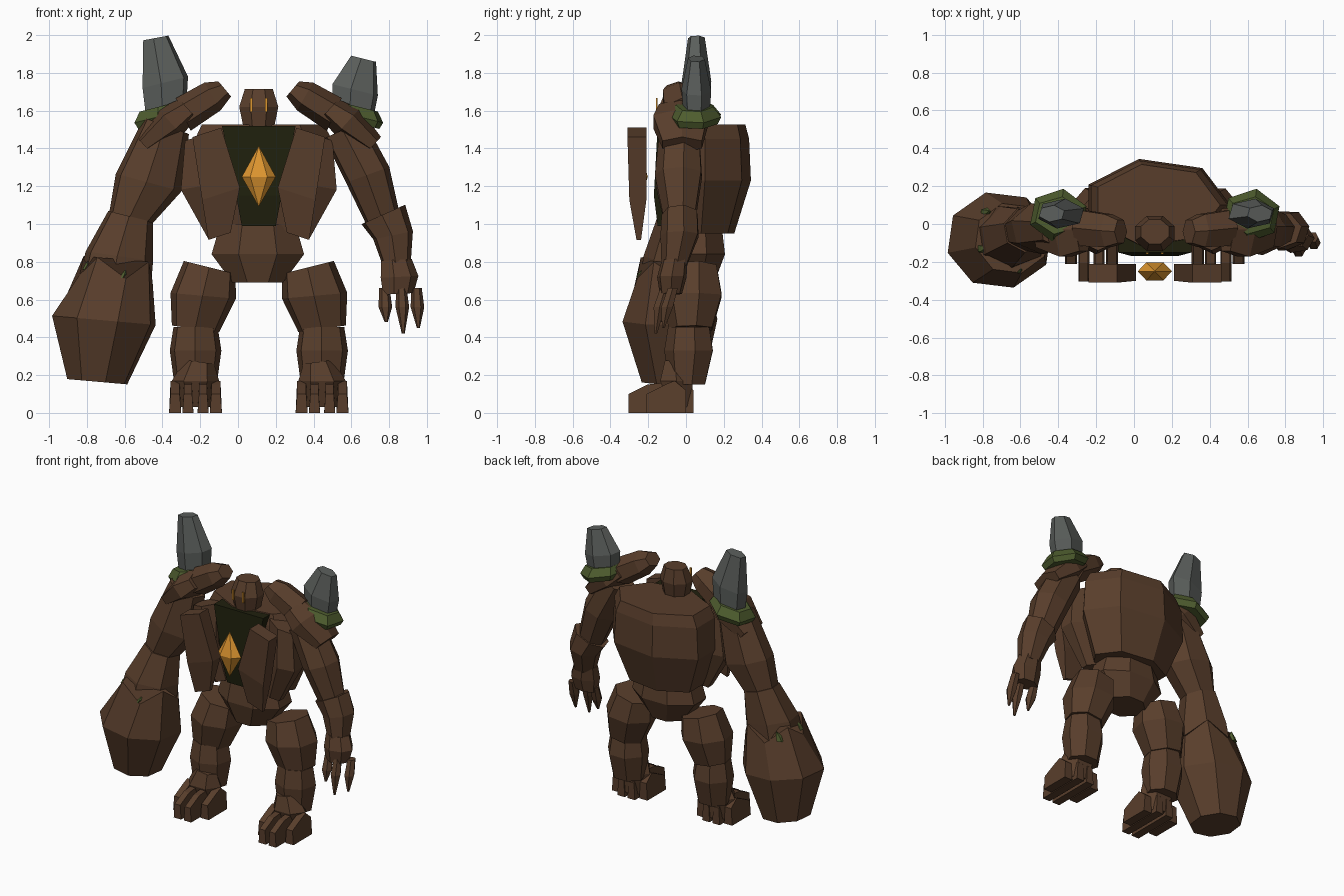
import bpy, bmesh, math

CX = 0.11  # body mid-plane


def material(name, col):
    m = bpy.data.materials.new(name)
    m.diffuse_color = (*col, 1)
    return m


BROWN = material("brown_bark", (0.099, 0.048, 0.0245))
STONE = material("grey_stone", (0.104, 0.113, 0.106))
MOSS = material("green_moss", (0.075, 0.106, 0.027))
DARK = material("dark_core", (0.014, 0.0145, 0.004))
AMBER = material("amber_glow", (0.74, 0.31, 0.03))


def finish(name, bm, mat):
    bmesh.ops.recalc_face_normals(bm, faces=bm.faces)
    me = bpy.data.meshes.new(name)
    bm.to_mesh(me)
    bm.free()
    me.materials.append(mat)
    ob = bpy.data.objects.new(name, me)
    bpy.context.collection.objects.link(ob)
    return ob


def loft(name, rings, n, mat, rot=0, jag=0):
    """Rings are (x, y, z, rx, ry, tilt); tilt leans the ring about y. jag makes the last ring toothed."""
    bm = bmesh.new()
    loops = []
    for k, (x, y, z, rx, ry, tilt) in enumerate(rings):
        t = math.radians(tilt)
        loop = []
        for i in range(n):
            a = math.radians(rot) + 2 * math.pi * i / n
            u = rx * math.cos(a)
            tooth = jag * (1 if i % 2 else -1) if k == len(rings) - 1 else 0
            loop.append(bm.verts.new((x + u * math.cos(t), y + ry * math.sin(a),
                                      z + u * math.sin(t) + tooth)))
        loops.append(loop)
    for a, b in zip(loops, loops[1:]):
        for i in range(n):
            j = (i + 1) % n
            bm.faces.new((a[i], a[j], b[j], b[i]))
    bm.faces.new(loops[0])
    bm.faces.new(loops[-1])
    return finish(name, bm, mat)


def box_loft(name, rings, mat):
    """Four-sided loft given half widths."""
    q = math.sqrt(2)
    return loft(name, [(x, y, z, w * q, d * q, t) for x, y, z, w, d, t in rings], 4, mat, 45)


def toe(name, x, w, front, back):
    """Side profile extruded across x, slightly narrower on top."""
    prof = [(front, 0), (front, 0.1), (front + 0.1, 0.15), (back - 0.06, 0.17), (back, 0.12), (back, 0)]
    bm = bmesh.new()
    sides = [[bm.verts.new((x + s * w * (0.75 if z > 0.05 else 1), y, z)) for y, z in prof]
             for s in (-1, 1)]
    for i in range(len(prof)):
        j = (i + 1) % len(prof)
        bm.faces.new((sides[0][i], sides[0][j], sides[1][j], sides[1][i]))
    bm.faces.new(sides[0])
    bm.faces.new(sides[1])
    finish(name, bm, BROWN)


# Torso, core, pelvis
loft("torso", [(0.115, 0.08, 0.95, 0.28, 0.18, 0), (0.115, 0.1, 1.23, 0.395, 0.25, 0),
               (0.115, 0.1, 1.45, 0.38, 0.24, 0), (0.115, 0.1, 1.527, 0.34, 0.22, 0)], 7, BROWN)
box_loft("dark_core", [(CX, -0.06, 0.99, 0.09, 0.09, 0), (CX, -0.09, 1.15, 0.12, 0.08, 0),
                       (CX, -0.08, 1.52, 0.195, 0.07, 0)], DARK)
loft("pelvis", [(0.105, 0.03, 0.69, 0.145, 0.13, 0), (0.105, 0.04, 0.84, 0.265, 0.18, 0),
                (0.105, 0.04, 1.0, 0.215, 0.16, 0)], 8, BROWN, 22.5)

# Floating gem
loft("gem", [(CX, -0.25, 1.095, 0.002, 0.002, 0), (CX, -0.25, 1.25, 0.09, 0.055, 0),
             (CX, -0.25, 1.41, 0.002, 0.002, 0)], 6, AMBER)

# Head and eye slits
loft("head", [(CX, -0.05, 1.5, 0.085, 0.08, 0), (CX, -0.05, 1.62, 0.112, 0.1, 0),
              (CX, -0.04, 1.715, 0.08, 0.07, 0)], 8, BROWN, 22.5)
for s in (-1, 1):
    box_loft("eye", [(CX + s * 0.039, -0.155, 1.593, 0.0065, 0.004, 0),
                     (CX + s * 0.039, -0.155, 1.667, 0.0065, 0.004, 0)], AMBER)

# Paired parts on both sides of the mid-plane
for s, side in ((-1, "left"), (1, "right")):
    def X(d):
        return CX + s * d

    def part(name, rings, n, mat, rot=0):
        loft(side + "_" + name, [(X(d), y, z, rx, ry, s * t) for d, y, z, rx, ry, t in rings],
             n, mat, rot)

    # Floating chest plate
    box_loft(side + "_chest_plate", [(X(0.208), -0.25, 0.935, 0.062, 0.012, -s * 18),
                                     (X(0.20), -0.255, 1.16, 0.105, 0.045, -s * 18),
                                     (X(0.275), -0.26, 1.485, 0.08, 0.05, -s * 18)], BROWN)
    # Rib filling the gap beside the core
    part("rib", [(0.21, -0.05, 0.94, 0.07, 0.05, -18), (0.31, -0.06, 1.2, 0.12, 0.1, -10),
                 (0.30, -0.06, 1.47, 0.11, 0.08, -18)], 6, BROWN, 30)
    # Shoulder armour
    part("collar_pad", [(0.18, -0.04, 1.715, 0.052, 0.07, 50), (0.245, -0.035, 1.675, 0.085, 0.1, 60),
                        (0.40, -0.02, 1.58, 0.095, 0.11, 66)], 6, BROWN)
    part("shoulder_pad", [(0.375, -0.03, 1.61, 0.068, 0.13, 48), (0.47, -0.03, 1.54, 0.095, 0.165, 48),
                          (0.61, -0.02, 1.42, 0.055, 0.12, 48)], 6, BROWN)
    part("moss_ring", [(0.51, 0.045, 1.535, 0.14, 0.125, -14), (0.51, 0.045, 1.573, 0.163, 0.143, -14),
                       (0.51, 0.045, 1.625, 0.132, 0.1, -14)], 6, MOSS, 20)
    h = 1 if s < 0 else 0
    part("stone_spike", [(0.49 + 0.01 * (1 - h), 0.055, 1.58, 0.115, 0.07, -14),
                         (0.495 + 0.015 * (1 - h), 0.055, 1.71 + 0.04 * h, 0.132, 0.08, -14),
                         (0.555 - 0.01 * h, 0.055, 1.875 + 0.11 * h, 0.072, 0.045, -14 * (1 - h / 4))],
         6, STONE, 20)
    # Legs
    part("thigh", [(0.335, 0.03, 0.445, 0.13, 0.12, 8), (0.295, 0.035, 0.62, 0.178, 0.17, 5),
                   (0.26, 0.04, 0.77, 0.145, 0.135, 14)], 7, BROWN, 12)
    part("shin", [(0.335, 0.01, 0.15, 0.115, 0.1, 0), (0.335, 0.02, 0.33, 0.14, 0.135, 0),
                  (0.335, 0.02, 0.455, 0.12, 0.115, 0)], 7, BROWN, 12)
    part("ankle", [(0.335, -0.03, 0.03, 0.095, 0.07, 0), (0.335, -0.05, 0.17, 0.125, 0.1, 0),
                   (0.315, -0.06, 0.27, 0.08, 0.06, 8)], 6, BROWN)
    for d, w, f, b in ((-0.108, 0.032, -0.21, 0.0), (-0.04, 0.029, -0.305, 0.04),
                       (0.04, 0.029, -0.305, 0.04), (0.108, 0.032, -0.21, 0.0)):
        toe(side + "_toe", X(0.335 + d), w, f, b)

# Slender arm
loft("slim_upper_arm", [(0.56, -0.03, 1.5, 0.12, 0.11, 24), (0.685, -0.035, 1.26, 0.125, 0.13, 20),
                        (0.77, -0.03, 1.02, 0.095, 0.085, 25)], 7, BROWN, 10)
loft("slim_forearm", [(0.768, -0.03, 1.05, 0.13, 0.1, 24), (0.82, -0.03, 0.94, 0.11, 0.105, 12),
                      (0.84, -0.06, 0.78, 0.075, 0.07, 3)], 7, BROWN, 10)
loft("slim_hand", [(0.835, -0.06, 0.81, 0.085, 0.07, 3), (0.85, -0.075, 0.72, 0.105, 0.08, 3),
                   (0.845, -0.08, 0.63, 0.085, 0.06, 3)], 7, BROWN)
for x, y, tip in ((0.775, -0.1, 0.48), (0.865, -0.13, 0.42), (0.945, -0.09, 0.45)):
    loft("finger", [(x, y + 0.02, 0.66, 0.028, 0.03, 0), (x + 0.005, y - 0.01, 0.56, 0.036, 0.036, 0),
                    (x + 0.01, y - 0.03, tip, 0.008, 0.008, 0)], 6, BROWN)

# Massive arm with club fist
loft("heavy_upper_arm", [(-0.38, -0.02, 1.52, 0.13, 0.11, -20), (-0.475, -0.02, 1.22, 0.185, 0.14, -15),
                         (-0.57, -0.03, 1.03, 0.12, 0.11, -15)], 7, BROWN, 10)
loft("heavy_forearm", [(-0.57, -0.03, 1.04, 0.125, 0.12, -14), (-0.63, -0.06, 0.83, 0.185, 0.165, -8),
                       (-0.66, -0.07, 0.65, 0.2, 0.18, -6)], 7, BROWN, 10)
loft("club_fist", [(-0.745, -0.07, 0.165, 0.165, 0.17, -5), (-0.71, -0.085, 0.49, 0.285, 0.26, -5),
                   (-0.645, -0.075, 0.765, 0.2, 0.19, -5)], 8, BROWN, 15, jag=0.05)

# Moss tufts at the fist rim
for x, y, z, k in ((-0.79, -0.13, 0.775, 0.85), (-0.605, -0.245, 0.725, 0.5),
                   (-0.80, -0.02, 0.775, 1), (-0.775, 0.06, 0.76, 0.8)):
    loft("moss_tuft", [(x - 0.01, y, z - 0.02 * k, 0.035 * k, 0.035 * k, 0),
                       (x, y, z + 0.015 * k, 0.028 * k, 0.028 * k, 0),
                       (x + 0.015 * k, y + 0.01, z + 0.055 * k, 0.004, 0.004, 0)], 5, MOSS)
